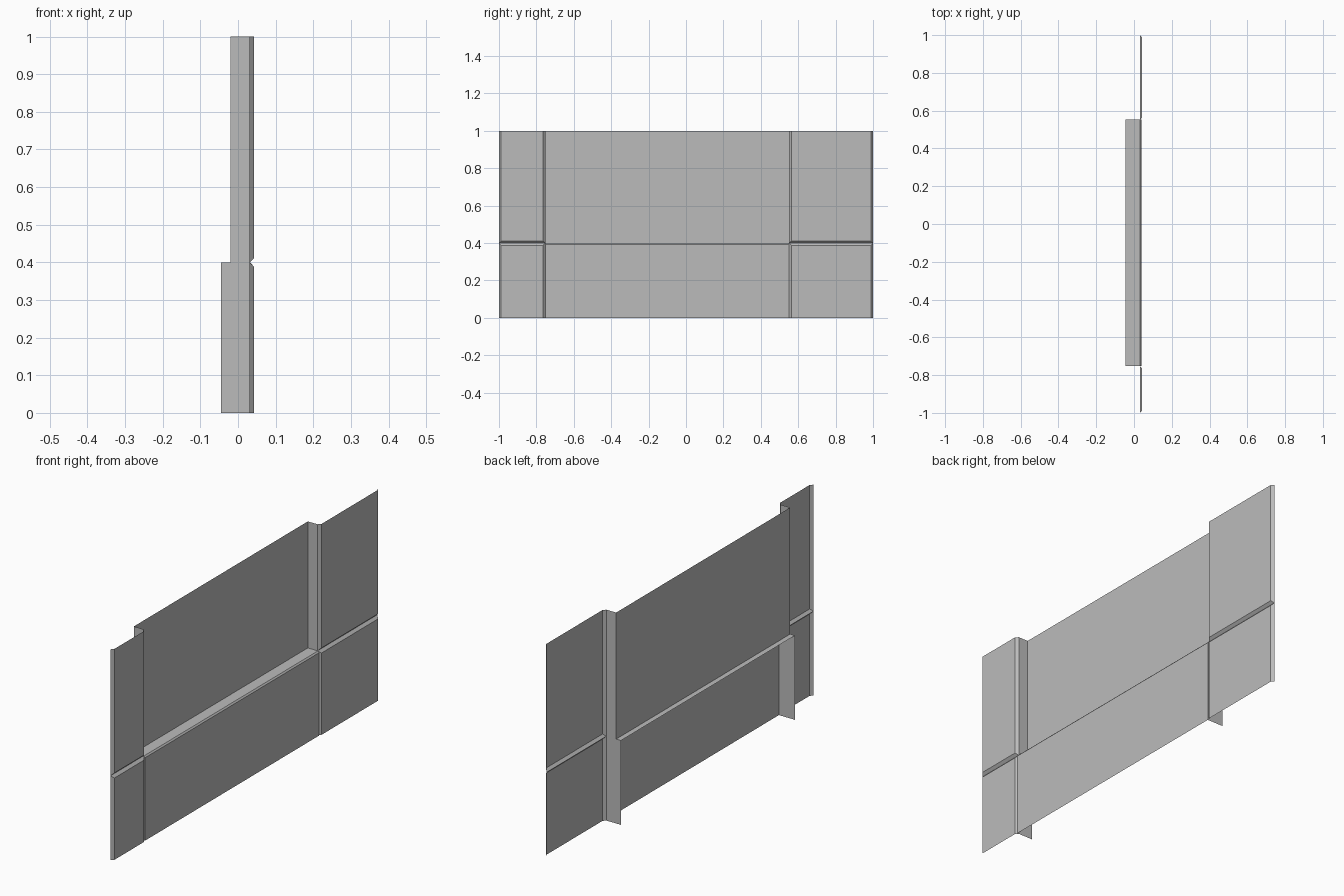
import bpy

cube = bpy.data.objects.get("Cube")
if cube:
    bpy.data.objects.remove(cube, do_unlink=True)

grey = bpy.data.materials.new("plain_grey")
grey.use_nodes = True
grey.diffuse_color = (0.5, 0.5, 0.5, 1)
grey.node_tree.nodes["Principled BSDF"].inputs["Base Color"].default_value = (0.5, 0.5, 0.5, 1)

FRONT, GROOVE, RECESS, BACK = 0.043, 0.031, -0.02, -0.045
CHAMFER = 0.012
Y_MIN, Y_LOW, Y_HIGH, Y_MAX = -1.0, -0.752, 0.552, 1.0
SPLIT, TOP = 0.4, 1.0


def sheet(name, verts, faces):
    mesh = bpy.data.meshes.new(name)
    mesh.from_pydata(verts, [], faces)
    mesh.materials.append(grey)
    obj = bpy.data.objects.new(name, mesh)
    bpy.context.collection.objects.link(obj)
    return obj


def side_panel(name, y0, y1, z0, z1, chamfer_bottom, chamfer_top):
    """Flat panel whose side edges and one joint edge fold back to the groove."""
    c = CHAMFER
    bottom = c if chamfer_bottom else 0
    top = c if chamfer_top else 0
    face = [(FRONT, y0 + c, z0 + bottom), (FRONT, y1 - c, z0 + bottom),
            (FRONT, y1 - c, z1 - top), (FRONT, y0 + c, z1 - top)]
    rim = [(GROOVE, y0, z0), (GROOVE, y1, z0), (GROOVE, y1, z1), (GROOVE, y0, z1)]
    faces = [(0, 1, 2, 3), (1, 5, 6, 2), (3, 7, 4, 0)]
    if chamfer_bottom:
        faces.append((0, 4, 5, 1))
    if chamfer_top:
        faces.append((2, 6, 7, 3))
    sheet(name, face + rim, faces)


# Chamfered wall panels at both ends
for side, y0, y1 in (("near", Y_MIN, Y_LOW), ("far", Y_HIGH, Y_MAX)):
    side_panel(side + "_lower_panel", y0, y1, 0, SPLIT, False, True)
    side_panel(side + "_upper_panel", y0, y1, SPLIT, TOP, True, False)

# Recessed upper wall with its two returns, one folded sheet
path = [(GROOVE, Y_LOW), (RECESS, Y_LOW), (RECESS, Y_HIGH), (GROOVE, Y_HIGH)]
n = len(path)
sheet("recessed_upper_wall",
      [(x, y, z) for z in (SPLIT, TOP) for x, y in path],
      [(i, i + 1, n + i + 1, n + i) for i in range(n - 1)])

# Projecting lower wall, with a slim chamfer and a ledge on top
profile = [(FRONT - 0.004, 0), (FRONT - 0.004, SPLIT - 0.007),
           (FRONT - 0.01, SPLIT), (BACK, SPLIT)]
n = len(profile)
sheet("lower_wall_and_ledge",
      [(x, y, z) for y in (Y_LOW, Y_HIGH) for x, z in profile],
      [(i, n + i, n + i + 1, i + 1) for i in range(n - 1)])

# Fins running back from the ends of the lower wall
for side, y in (("near", Y_LOW), ("far", Y_HIGH)):
    order = (0, 1, 2, 3, 4) if side == "near" else (4, 3, 2, 1, 0)
    sheet(side + "_lower_fin",
          [(x, y, z) for x, z in profile] + [(BACK, y, 0)], [order])
